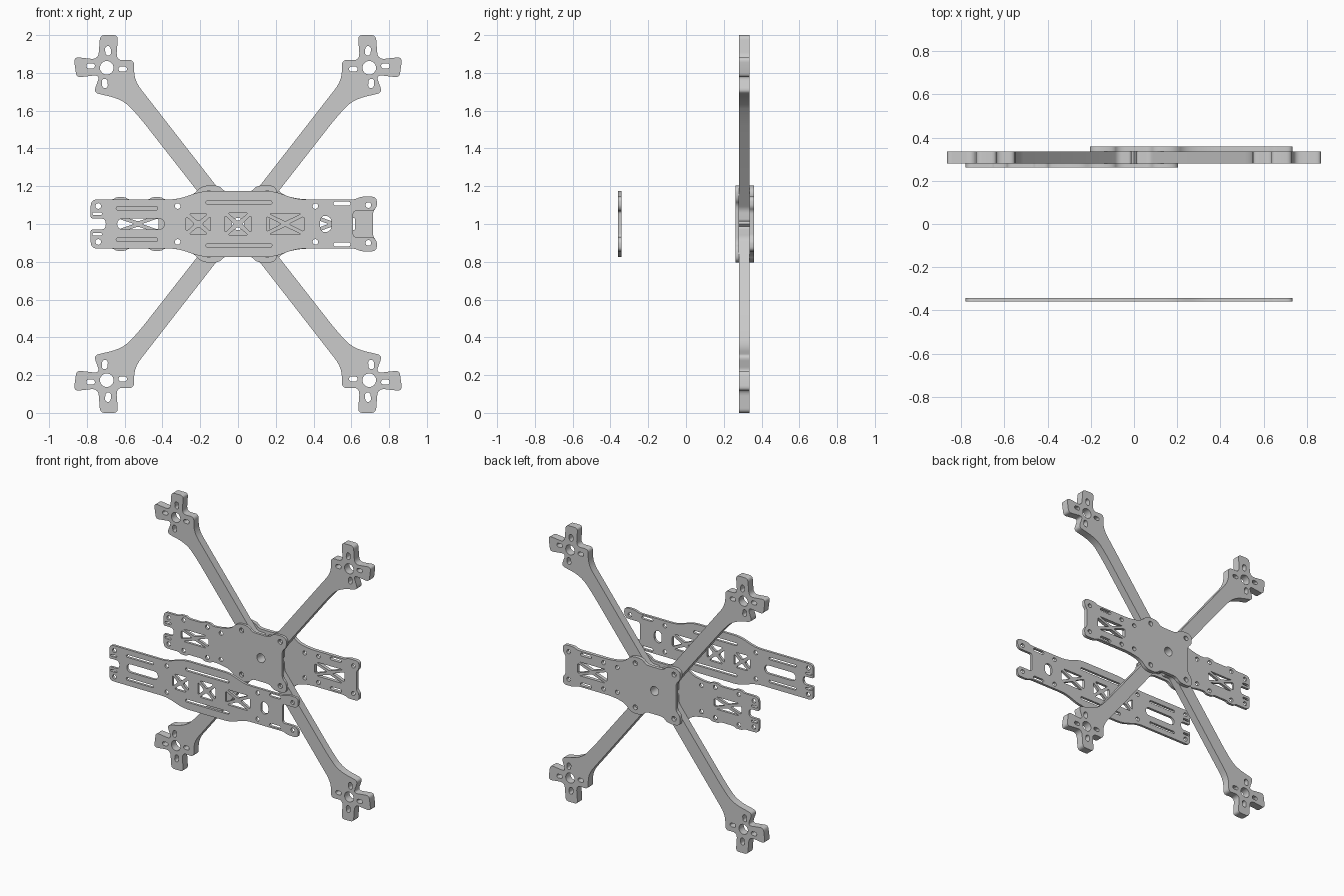
import bpy, math
from mathutils import Vector

cube = bpy.data.objects.get("Cube")
if cube:
    bpy.data.objects.remove(cube)

grey = bpy.data.materials.new("light_grey")
grey.use_nodes = True
COLOUR = (0.6, 0.6, 0.6, 1)
grey.diffuse_color = COLOUR
grey.node_tree.nodes["Principled BSDF"].inputs["Base Color"].default_value = COLOUR


def rounded(points, steps=5):
    """Round each corner (x, z, reach) of a closed polygon."""
    out = []
    for i, (x, z, r) in enumerate(points):
        p = Vector((x, z))
        if r == 0:
            out.append(p)
            continue
        a = Vector(points[i - 1][:2]) - p
        b = Vector(points[(i + 1) % len(points)][:2]) - p
        s = p + a.normalized() * min(r, a.length * 0.48)
        e = p + b.normalized() * min(r, b.length * 0.48)
        for k in range(steps + 1):
            t = k / steps
            out.append(s * (1 - t) ** 2 + p * 2 * t * (1 - t) + e * t * t)
    return out


def slot(x, z, w, h, turn=0, n=8):
    """Round-ended slot; a circle when w equals h."""
    r, d, out = min(w, h) / 2, abs(w - h) / 2, []
    if h > w:
        turn += math.pi / 2
    for side in (1, -1):
        for k in range(n + 1):
            a = math.pi * (k / n - 0.5)
            u, v = side * (d + r * math.cos(a)), side * r * math.sin(a)
            out.append(Vector((x + u * math.cos(turn) - v * math.sin(turn),
                               z + u * math.sin(turn) + v * math.cos(turn))))
    return out


def pair(x, z, w, h):
    """Two slots mirrored about the long axis."""
    return [slot(x, z, w, h), slot(x, -z, w, h)]


def truss(x, w, h, t=0.014):
    """Four triangular openings that leave an X of spokes."""
    cuts = []
    for s in (1, -1):
        cuts.append(rounded([(x + s * w, h - t, 0.015), (x + s * t * 1.5, 0, 0.01),
                             (x + s * w, t - h, 0.015)], 3))
        cuts.append(rounded([(x + t - w, s * h, 0.015), (x, s * t, 0.01),
                             (x + w - t, s * h, 0.015)], 3))
    return cuts


def mirrored(half):
    return rounded(half + [(x, -z, r) for x, z, r in reversed(half)])


def plate(name, outline, holes, y0, y1, flip=(1, 1)):
    """Extrude an outline with holes between two depths."""
    curve = bpy.data.curves.new(name, "CURVE")
    curve.dimensions = "2D"
    curve.fill_mode = "BOTH"
    curve.extrude = (y1 - y0) / 2
    for loop in [outline] + holes:
        pts = loop if flip[0] * flip[1] > 0 else loop[::-1]
        spline = curve.splines.new("POLY")
        spline.points.add(len(pts) - 1)
        for sp, p in zip(spline.points, pts):
            sp.co = (p.x * flip[0], p.y * flip[1], 0, 1)
        spline.use_cyclic_u = True
    ob = bpy.data.objects.new(name, curve)
    bpy.context.collection.objects.link(ob)
    ob.location = (0, (y0 + y1) / 2, 1)
    ob.rotation_euler = (math.pi / 2, 0, 0)
    bpy.ops.object.select_all(action="DESELECT")
    ob.select_set(True)
    bpy.context.view_layer.objects.active = ob
    bpy.ops.object.convert(target="MESH")
    ob = bpy.context.object
    ob.data.materials.clear()
    ob.data.materials.append(grey)
    bpy.ops.object.shade_smooth_by_angle(angle=math.radians(35))


# Shared end shapes: small notch on the left, ears on the right
left_end = [(-0.70, 0.03, 0.03), (-0.78, 0.03, 0.01), (-0.78, 0.13, 0.035)]
right_ear = [(0.62, 0.13, 0.02), (0.65, 0.145, 0.02), (0.735, 0.145, 0.03),
             (0.735, 0.09, 0.015), (0.715, 0.068, 0.015)]
left_holes = pair(-0.74, 0.095, 0.03, 0.03) + pair(-0.745, 0.055, 0.05, 0.014)
right_holes = (pair(0.69, 0.1, 0.03, 0.03) + pair(0.55, 0.108, 0.09, 0.022)
               + pair(0.41, 0.095, 0.03, 0.03))

# Top plate
window = rounded([(0.435, -0.03, 0.02), (0.435, 0.03, 0.02), (0.46, 0.048, 0.02),
                  (0.495, 0.03, 0.02), (0.495, -0.03, 0.02), (0.46, -0.048, 0.02)])
plate("top_plate",
      mirrored(left_end + [(-0.32, 0.13, 0.05), (-0.19, 0.175, 0.05), (0.19, 0.175, 0.05),
                           (0.31, 0.13, 0.05)] + right_ear + [(0.61, 0.068, 0.015)]),
      left_holes + right_holes + [window, slot(-0.515, 0, 0.25, 0.06)]
      + pair(-0.535, 0.083, 0.22, 0.018) + pair(-0.32, 0.095, 0.03, 0.03)
      + pair(0.005, 0.113, 0.35, 0.02)
      + truss(-0.21, 0.065, 0.055) + truss(0, 0.07, 0.06) + truss(0.25, 0.1, 0.055),
      -0.36, -0.342)

# Sandwich plates around the arms
hub_holes = [slot(0, 0, 0.065, 0.065)]
for s in (1, -1):
    hub_holes += pair(s * 0.155, 0.16, 0.035, 0.035)
ears = [(-0.1, 0.205, 0.05), (-0.07, 0.17, 0.03), (0.07, 0.17, 0.03), (0.1, 0.205, 0.05)]

plate("rear_sandwich_plate",
      mirrored([(-0.17, 0.1, 0.03), (-0.205, 0.13, 0.03), (-0.205, 0.205, 0.05)] + ears
               + [(0.19, 0.205, 0.05), (0.24, 0.15, 0.05), (0.34, 0.13, 0.05)] + right_ear),
      hub_holes + right_holes + truss(0.5, 0.12, 0.05) + pair(0.3, 0.09, 0.03, 0.03),
      0.335, 0.36)

bumps = []
for x in (-0.62, -0.43):
    bumps += [(x - 0.04, 0.13, 0.015), (x - 0.025, 0.142, 0.015),
              (x + 0.025, 0.142, 0.015), (x + 0.04, 0.13, 0.015)]
plate("front_sandwich_plate",
      mirrored(left_end + bumps + [(-0.34, 0.13, 0.05), (-0.24, 0.15, 0.05), (-0.19, 0.205, 0.05)]
               + ears + [(0.205, 0.205, 0.05), (0.205, 0.13, 0.03), (0.17, 0.1, 0.03)]),
      hub_holes + left_holes + truss(-0.53, 0.11, 0.045)
      + pair(-0.62, 0.11, 0.03, 0.03) + pair(-0.43, 0.11, 0.03, 0.03)
      + pair(-0.32, 0.095, 0.03, 0.03), 0.262, 0.28)

# Ring that locks the four arm roots together
plate("arm_lock", rounded([(0.062, 0, 0), (0, 0.062, 0), (-0.062, 0, 0), (0, -0.062, 0)]),
      [slot(0, 0, 0.065, 0.065)], 0.28, 0.335)

# Arm with a cross-shaped motor mount, drawn once and mirrored to four corners
arm = [(0.012, 0.15, 0.015), (0.012, 0.05, 0), (0.05, 0.012, 0), (0.14, 0.012, 0.015),
       (0.14, 0.078, 0.02), (0.525, 0.57, 0.08), (0.61, 0.66, 0.08), (0.765, 0.695, 0.03),
       (0.73, 0.79, 0.035), (0.855, 0.775, 0.025), (0.87, 0.885, 0.03),
       (0.74, 0.87, 0.04), (0.73, 1.0, 0.025), (0.635, 1.0, 0.025),
       (0.645, 0.865, 0.04), (0.55, 0.87, 0.03), (0.55, 0.76, 0.06), (0.075, 0.15, 0.02)]
cx, cz = 0.695, 0.827
mount_holes = [slot(cx, cz, 0.072, 0.072, n=12),
               slot(cx - 0.007, cz + 0.09, 0.03, 0.05, -0.08),
               slot(cx + 0.01, cz - 0.083, 0.03, 0.05, -0.08),
               slot(cx + 0.085, cz + 0.01, 0.045, 0.027),
               slot(cx - 0.085, cz - 0.007, 0.045, 0.027),
               slot(0.155, 0.16, 0.03, 0.03)]
for sx, side in ((1, "left"), (-1, "right")):
    for sz, level in ((1, "upper"), (-1, "lower")):
        plate(f"{level}_{side}_arm", rounded(arm), mount_holes, 0.28, 0.335, (sx, sz))
